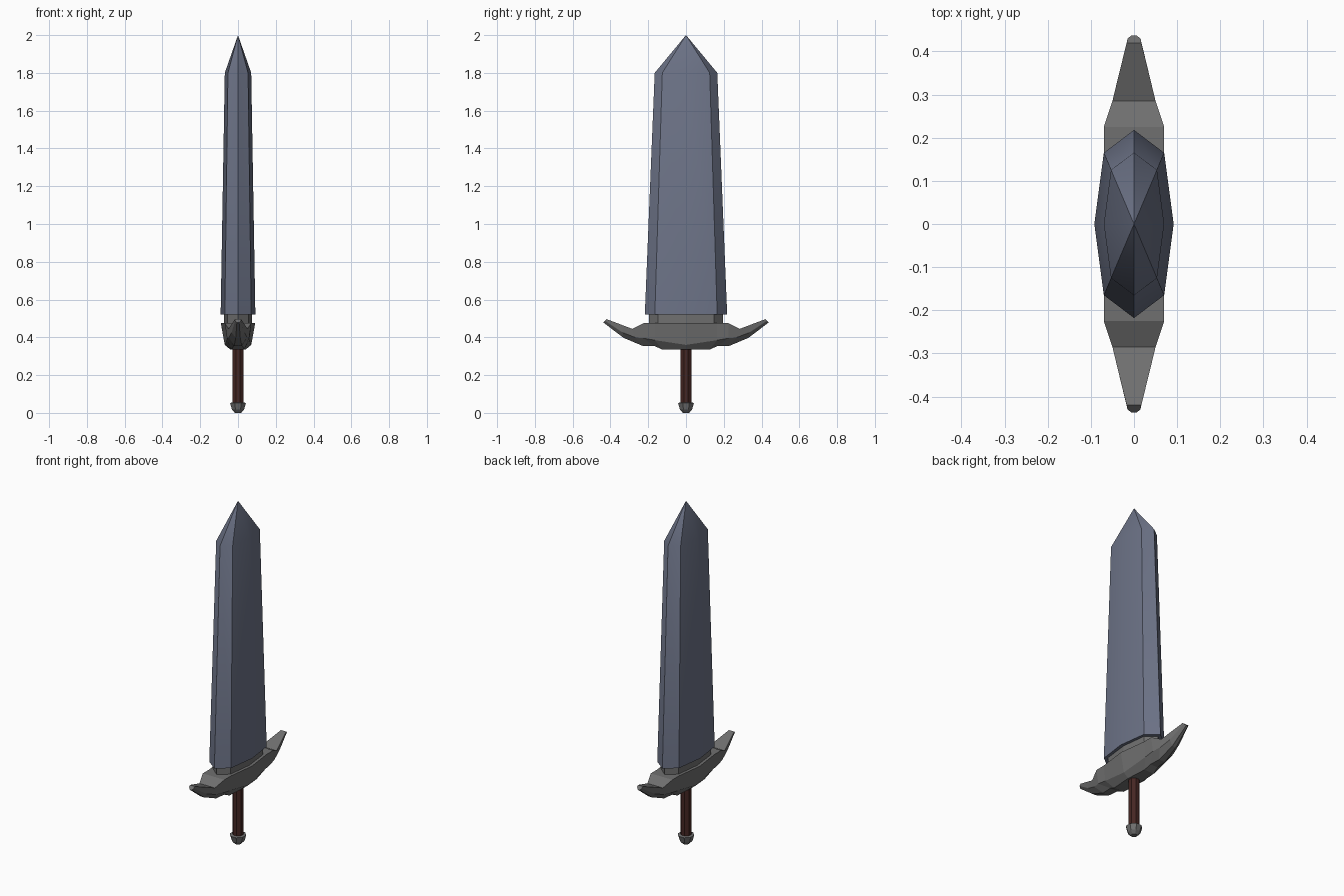
import bpy, bmesh
from math import cos, sin, pi

if "Cube" in bpy.data.objects:
    bpy.data.objects.remove(bpy.data.objects["Cube"])


def material(name, rgb):
    m = bpy.data.materials.new(name)
    m.diffuse_color = (*rgb, 1)
    m.use_nodes = True
    m.node_tree.nodes["Principled BSDF"].inputs["Base Color"].default_value = m.diffuse_color
    return m


steel = material("blue_steel", (0.15, 0.17, 0.24))
iron = material("dark_iron", (0.16, 0.16, 0.16))
leather = material("red_leather", (0.06, 0.02, 0.017))


def loft(name, rings, mat, smooth=False):
    """Skin a list of equal-length rings and cap both ends; one-point rings become tips."""
    bm = bmesh.new()
    rows = [[bm.verts.new(p) for p in r] for r in rings]
    for a, b in zip(rows, rows[1:]):
        n = len(a)
        for i in range(n):
            j = (i + 1) % n
            bm.faces.new((a[i], a[j], b[0]) if len(b) == 1 else (a[i], a[j], b[j], b[i]))
    for r in (rows[0], rows[-1]):
        if len(r) > 2:
            bm.faces.new(r)
    bmesh.ops.recalc_face_normals(bm, faces=bm.faces)
    me = bpy.data.meshes.new(name)
    bm.to_mesh(me)
    bm.free()
    me.materials.append(mat)
    ob = bpy.data.objects.new(name, me)
    bpy.context.collection.objects.link(ob)
    for p in me.polygons:
        p.use_smooth = False
    if smooth:
        bpy.ops.object.select_all(action='DESELECT')
        ob.select_set(True)
        bpy.context.view_layer.objects.active = ob
        bpy.ops.object.shade_smooth_by_angle(angle=0.6)
    return ob


# Eight-sided blade cross-section, widest along y
SECTION = [(0, .218), (.07, .165), (.092, 0), (.07, -.165),
           (0, -.218), (-.07, -.165), (-.092, 0), (-.07, .165)]


def section(sx, sy, z):
    return [(x * sx, y * sy, z) for x, y in SECTION]


def circle(r, z, n=8):
    return [(r * cos((i + .5) * 2 * pi / n), r * sin((i + .5) * 2 * pi / n), z) for i in range(n)]


# Blade with pointed tip, and the collar it sits on
loft("blade", [section(1, 1, .52), section(.76, .76, 1.8), [(0, 0, 2)]], steel, True)
loft("collar", [section(.8, .9, .45), section(.8, .9, .525)], iron)

# Crossguard: each station holds (y, half width x, z) for top, middle and bottom edges
STATIONS = [
    ((0, .091, .475), (0, .07, .36), (0, .04, .335)),
    ((.165, .07, .475), (.165, .06, .385), (.125, .032, .335)),
    ((.225, .07, .475), (.225, .058, .395), (.165, .025, .353)),
    ((.285, .05, .445), (.27, .048, .40), (.23, .02, .355)),
    ((.335, .038, .464), (.335, .034, .425), (.33, .012, .397)),
    ((.42, .017, .496), (.43, .015, .488), (.437, .006, .478)),
]


def guard_ring(station, side):
    right = [(w, side * y, z) for y, w, z in station]
    return right + [(-x, y, z) for x, y, z in reversed(right)]


rings = [guard_ring(s, -1) for s in reversed(STATIONS[1:])] + [guard_ring(s, 1) for s in STATIONS]
loft("crossguard", rings, iron)

# Grip and faceted pommel
loft("grip", [circle(.031, .04), circle(.031, .35)], leather)
loft("pommel", [circle(.018, 0), circle(.035, .018), circle(.045, .052), circle(.03, .056)], iron)
